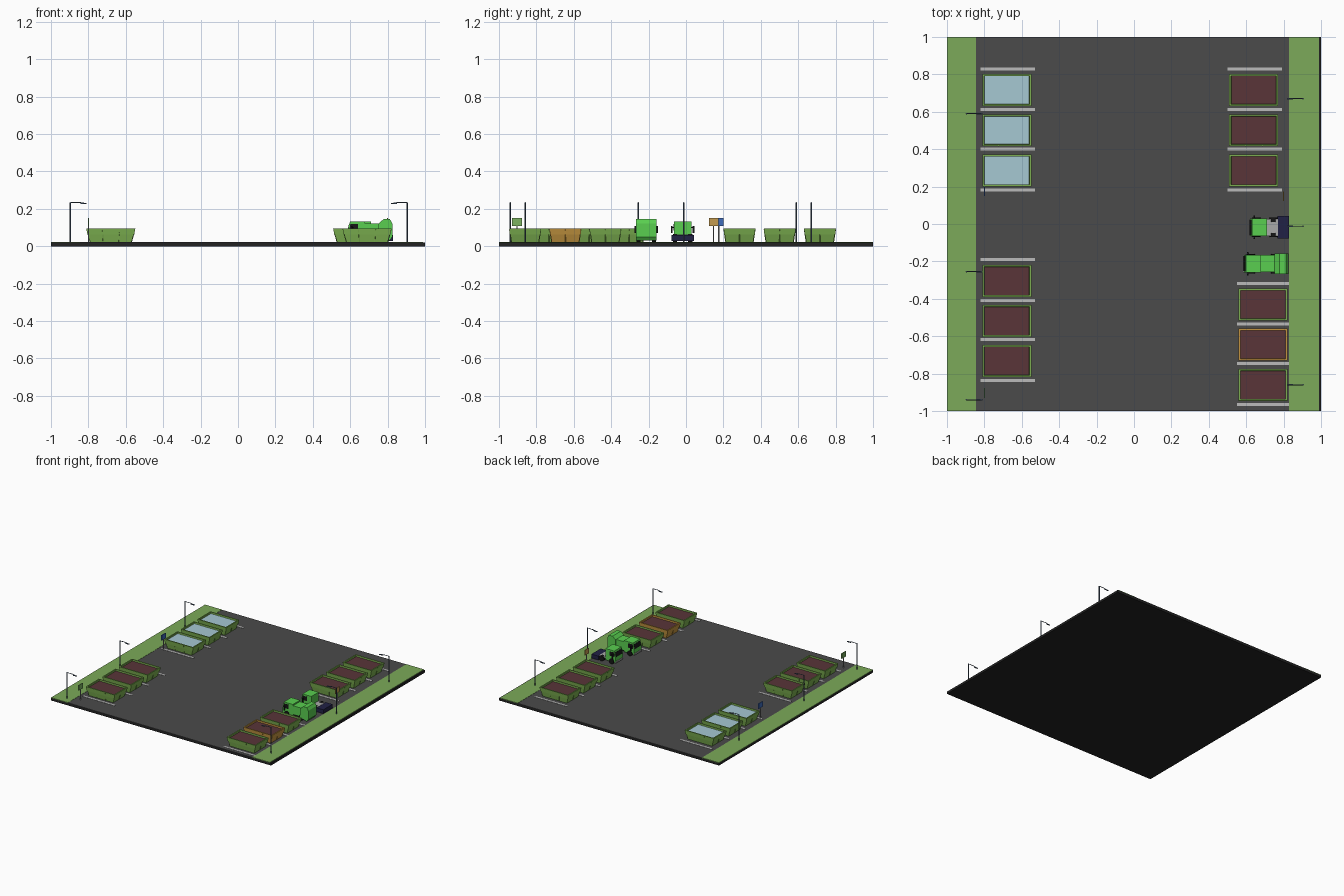
import bpy, bmesh, math
from mathutils import Vector

if "Cube" in bpy.data.objects:
    bpy.data.objects.remove(bpy.data.objects["Cube"])

MATS = {}
COL = {
    "base": (.016, .016, .016), "asphalt": (.07, .07, .07), "grass": (.2, .4, .1), "line": (.5, .5, .5),
    "green": (.2, .43, .08), "orange": (.55, .3, .05), "brown": (.1, .035, .04), "blue": (.38, .58, .65),
    "truck": (.1, .62, .08), "navy": (.015, .015, .06), "black": (.008, .008, .008), "grey": (.4, .4, .4),
    "steel": (.07, .11, .17), "tan": (.55, .33, .08), "signblue": (.05, .15, .5), "signgreen": (.2, .45, .12),
}


def mat(n):
    if n not in MATS:
        m = bpy.data.materials.new(n)
        m.diffuse_color = (*COL[n], 1)
        m.use_nodes = True
        m.node_tree.nodes["Principled BSDF"].inputs["Base Color"].default_value = m.diffuse_color
        MATS[n] = m
    return MATS[n]


def finish(bm, name, color):
    bmesh.ops.recalc_face_normals(bm, faces=bm.faces)
    me = bpy.data.meshes.new(name)
    bm.to_mesh(me)
    bm.free()
    ob = bpy.data.objects.new(name, me)
    me.materials.append(mat(color))
    bpy.context.collection.objects.link(ob)
    return ob


def box(name, x0, x1, y0, y1, z0, z1, color):
    bm = bmesh.new()
    bmesh.ops.create_cube(bm, size=1)
    for v in bm.verts:
        v.co = ((x0 + x1) / 2 + v.co.x * (x1 - x0), (y0 + y1) / 2 + v.co.y * (y1 - y0),
                (z0 + z1) / 2 + v.co.z * (z1 - z0))
    return finish(bm, name, color)


def rod(name, a, b, r, color, sides=8):
    a, b = Vector(a), Vector(b)
    bm = bmesh.new()
    bmesh.ops.create_cone(bm, cap_ends=True, segments=sides, radius1=r, radius2=r, depth=(b - a).length)
    rot = (b - a).to_track_quat('Z', 'Y')
    for v in bm.verts:
        v.co = rot @ v.co + (a + b) / 2
    return finish(bm, name, color)


def side_profile(name, pts, y0, y1, color):
    """Extrude an x/z outline across y."""
    bm = bmesh.new()
    f = bm.faces.new([bm.verts.new((x, y0, z)) for x, z in pts])
    ext = bmesh.ops.extrude_face_region(bm, geom=[f])
    bmesh.ops.translate(bm, vec=(0, y1 - y0, 0), verts=[e for e in ext["geom"] if isinstance(e, bmesh.types.BMVert)])
    return finish(bm, name, color)


G = 0.022  # road surface


def container(cx, cy, color, fill):
    bm = bmesh.new()
    # half sizes of stacked rectangular rings: outside, belt, rim, inside
    rings = [(.110, .073, G), (.122, .079, .062), (.125, .082, .062), (.131, .085, .095),
             (.121, .076, .095), (.119, .074, .078)]
    loops = [[bm.verts.new((cx + sx * hx, cy + sy * hy, z)) for sx, sy in ((-1, -1), (1, -1), (1, 1), (-1, 1))]
             for hx, hy, z in rings]
    for a, b in zip(loops, loops[1:]):
        for i in range(4):
            j = (i + 1) % 4
            bm.faces.new((a[i], a[j], b[j], b[i]))
    bm.faces.new(loops[0][::-1])
    bm.faces.new(loops[-1])
    finish(bm, "container_body", color)
    # contents
    box("container_fill", cx - .12, cx + .12, cy - .075, cy + .075, .074, .083, fill)
    # slanted side ribs
    for s in (-1, 1):
        for dx in (-.045, .045):
            rod("container_side_rib", (cx + dx * .9, cy + s * .073, G), (cx + dx, cy + s * .083, .09), .003, color, 4)
        rod("container_end_rib", (cx + s * .110, cy, G), (cx + s * .128, cy, .09), .003, color, 4)


def bay(x0, x1, cx, line_ys, fill, colors=("green",) * 3):
    for y in line_ys:
        box("bay_line", x0, x1, y - .008, y + .008, G - .002, G + .002, "line")
    for a, b, c in zip(line_ys, line_ys[1:], colors):
        container(cx, (a + b) / 2 - .005, c, fill)


# ground
box("ground_base", -1, 1, -1, 1, 0, .019, "base")
box("asphalt", -.845, .83, -1, 1, .018, G, "asphalt")
box("grass_left", -1, -.845, -1, 1, .018, .0235, "grass")
box("grass_right", .83, .99, -1, 1, .018, .0235, "grass")

# container bays
top = (.83, .612, .40, .182)
bay(-.82, -.53, -.68, top, "blue")
bay(-.82, -.53, -.68, (-.19, -.408, -.618, -.838), "brown")
bay(.50, .79, .64, top, "brown")
bay(.55, .83, .69, (-.317, -.535, -.745, -.965), "brown", ("green", "orange", "green"))

# street lamps, arms reaching over the road
for x, ys in ((-.896, (.59, -.255, -.94)), (.904, (.67, -.012, -.86))):
    d = -math.copysign(1, x)
    for y in ys:
        rod("lamp_pole", (x, y, .02), (x, y, .235), .004, "steel")
        rod("lamp_arm", (x, y, .234), (x + d * .05, y, .234), .0025, "steel")
        rod("lamp_arm_tip", (x + d * .048, y, .234), (x + d * .08, y, .229), .0025, "steel")
        xa, xb = sorted((x + d * .055, x + d * .087))
        box("lamp_head", xa, xb, y - .004, y + .004, .225, .230, "steel")

# bay signs
for x, y, c in ((-.8, -.903, "signgreen"), (-.8, .175, "signblue"), (.8, .148, "tan")):
    rod("sign_post", (x, y, .02), (x, y, .145), .003, "grey")
    box("sign_board", x - .003, x + .003, y - .026, y + .026, .107, .15, c)


def wheels(xs, cy):
    for x in xs:
        for s in (-1, 1):
            rod("wheel", (x, cy + s * .03, .044), (x, cy + s * .052, .044), .022, "black", 14)


def cab(x0, x1, cy, h):
    # cab facing -x with dark glass and mirrors
    side_profile("truck_cab", [(x0, .04), (x1, .04), (x1, h), (x0 + .012, h), (x0, .085)], cy - .047, cy + .047, "truck")
    side_profile("windscreen", [(x0 - .002, .085), (x0 + .02, .085), (x0 + .02, h - .013), (x0 + .007, h - .013)],
                 cy - .04, cy + .04, "black")
    side_profile("side_windows", [(x0 + .008, .085), (x0 + .055, .085), (x0 + .055, h - .013), (x0 + .014, h - .013)],
                 cy - .0485, cy + .0485, "black")
    box("bumper", x0 - .003, x0 + .01, cy - .046, cy + .046, .036, .05, "grey")
    for s in (-1, 1):
        rod("mirror_arm", (x0 + .03, cy + s * .045, .10), (x0 + .022, cy + s * .058, .10), .002, "black", 6)
        ya, yb = sorted((cy + s * .054, cy + s * .063))
        box("mirror", x0 + .018, x0 + .026, ya, yb, .07, .108, "black")


# collection truck with rear hopper
cy = -.212
cab(.587, .68, cy, .133)
box("truck_chassis", .60, .80, cy - .03, cy + .03, .036, .052, "black")
box("collection_body", .68, .79, cy - .045, cy + .045, .05, .122, "truck")
side_profile("rear_hopper", [(.752, .05), (.81, .03), (.825, .05), (.825, .122), (.812, .145), (.778, .145), (.752, .122)],
             cy - .054, cy + .054, "truck")
wheels((.625, .755), cy)

# flatbed truck with navy loading ramp
cy = -.018
cab(.62, .712, cy, .133)
box("truck_chassis", .64, .80, cy - .03, cy + .03, .036, .054, "black")
box("flatbed", .712, .77, cy - .045, cy + .045, .05, .062, "grey")
box("rear_tray", .767, .83, cy - .06, cy + .06, .028, .06, "navy")
wheels((.655, .745), cy)
